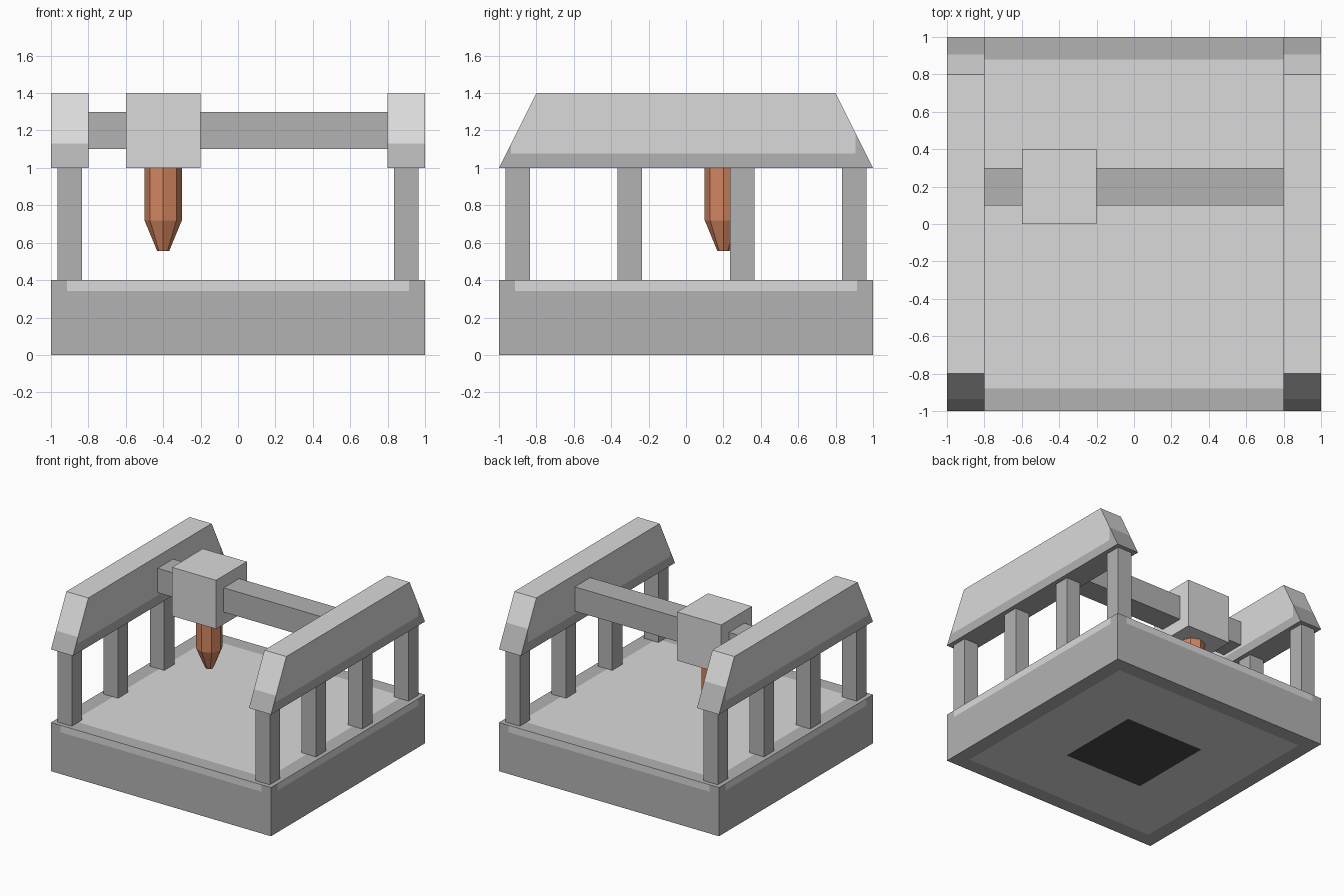
import bpy, bmesh, math
from mathutils import Vector

if "Cube" in bpy.data.objects:
    bpy.data.objects.remove(bpy.data.objects["Cube"])


def material(name, rgb):
    m = bpy.data.materials.new(name)
    m.diffuse_color = (*rgb, 1)
    m.use_nodes = True
    m.node_tree.nodes["Principled BSDF"].inputs["Base Color"].default_value = m.diffuse_color
    return m


LIGHT = material("light grey", (0.70, 0.70, 0.70))
DARK = material("mid grey", (0.45, 0.45, 0.45))
BLACK = material("charcoal", (0.068, 0.068, 0.068))
COPPER = material("copper", (0.65, 0.24, 0.12))


def finish(name, bm, mats, rule=None):
    bmesh.ops.recalc_face_normals(bm, faces=bm.faces)
    bm.normal_update()
    if rule:
        for f in bm.faces:
            f.material_index = rule(f.calc_center_median(), f.normal)
    me = bpy.data.meshes.new(name)
    bm.to_mesh(me)
    bm.free()
    for m in mats:
        me.materials.append(m)
    ob = bpy.data.objects.new(name, me)
    bpy.context.collection.objects.link(ob)
    return ob


def prism_x(points, x0, x1):
    """Extrude a y-z profile along x."""
    bm = bmesh.new()
    face = bm.faces.new([bm.verts.new((x0, y, z)) for y, z in points])
    ext = bmesh.ops.extrude_face_region(bm, geom=[face])["geom"]
    verts = [g for g in ext if isinstance(g, bmesh.types.BMVert)]
    bmesh.ops.translate(bm, verts=verts, vec=(x1 - x0, 0, 0))
    return bm


def box_bm(x0, x1, y0, y1, z0, z1):
    return prism_x([(y0, z0), (y1, z0), (y1, z1), (y0, z1)], x0, x1)


def cut(bm, axis, *positions):
    """Score the surface with planes so faces can be coloured by region."""
    for p in positions:
        co, no = Vector(), Vector()
        co[axis], no[axis] = p, 1
        bmesh.ops.bisect_plane(bm, geom=bm.verts[:] + bm.edges[:] + bm.faces[:],
                               plane_co=co, plane_no=no)


# Base slab: light panels with darker borders, black square underneath
def base_rule(c, n):
    reach = max(abs(c.x), abs(c.y))
    if n.z > 0.5:
        return 1 if reach < 0.88 else 0
    if n.z < -0.5:
        return 2 if reach < 0.36 else (1 if reach < 0.88 else 0)
    side = abs(c.x) if abs(n.y) > 0.5 else abs(c.y)
    return 1 if c.z > 0.343 and side < 0.915 else 0


base = box_bm(-1, 1, -1, 1, 0, 0.4)
for axis in (0, 1):
    cut(base, axis, -0.915, -0.88, -0.36, 0.36, 0.88, 0.915)
cut(base, 2, 0.343)
finish("base", base, [DARK, LIGHT, BLACK], base_rule)


# Rails with sloping ends and a darker lower edge
def rail_rule(c, n):
    return 1 if n.z > -0.5 and c.z > 1.077 and -0.935 < c.y < 0.907 else 0


for side, x0 in (("left", -1.0), ("right", 0.8)):
    rail = prism_x([(-1, 1), (1, 1), (0.8, 1.4), (-0.8, 1.4)], x0, x0 + 0.2)
    cut(rail, 2, 1.077)
    cut(rail, 1, -0.935, 0.907)
    finish(side + "_rail", rail, [DARK, LIGHT], rail_rule)

    # Four posts under each rail
    px = x0 + 0.1
    for i, py in enumerate((-0.9, -0.3, 0.3, 0.9)):
        post = box_bm(px - 0.065, px + 0.065, py - 0.065, py + 0.065, 0.4, 1.0)
        finish(f"{side}_post_{i + 1}", post, [DARK])

# Cross beam and carriage
finish("cross_beam", box_bm(-0.8, 0.8, 0.1, 0.3, 1.1, 1.3), [DARK])
finish("carriage", box_bm(-0.6, -0.2, 0.0, 0.4, 1.0, 1.4), [LIGHT])

# Eight-sided nozzle: straight body and tapered tip
bm = bmesh.new()
rings = []
for r, z in ((0.1, 1.0), (0.1, 0.72), (0.032, 0.555)):
    rings.append([bm.verts.new((-0.4 + r * math.cos(k * math.pi / 4),
                                0.2 + r * math.sin(k * math.pi / 4), z))
                  for k in range(8)])
for a, b in zip(rings, rings[1:]):
    for k in range(8):
        j = (k + 1) % 8
        bm.faces.new((a[k], a[j], b[j], b[k]))
bm.faces.new(rings[0])
bm.faces.new(rings[-1])
finish("nozzle", bm, [COPPER])
